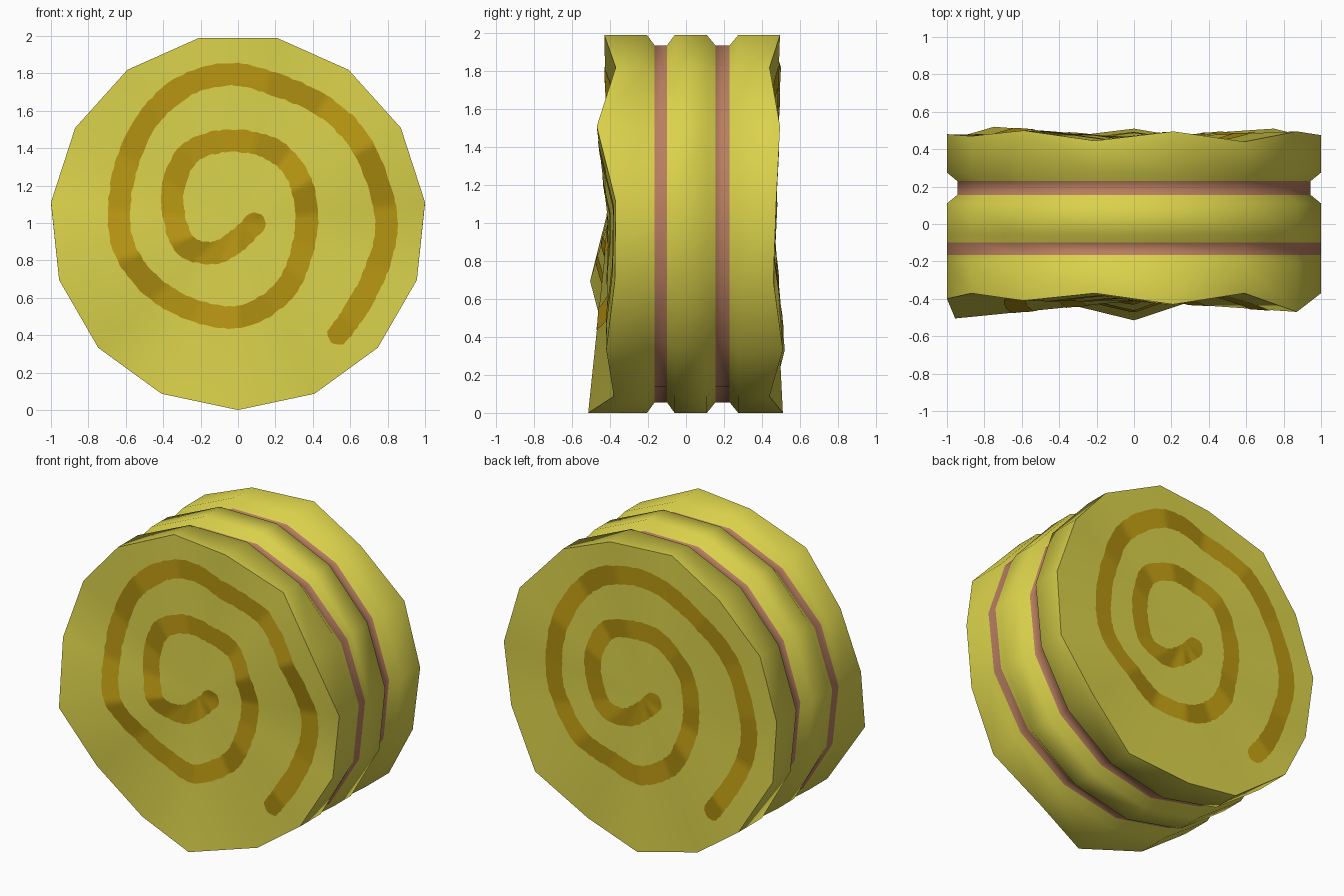
import bpy, bmesh, math, random
from mathutils import Vector

if "Cube" in bpy.data.objects:
    bpy.data.objects.remove(bpy.data.objects["Cube"])

random.seed(3)
N, R = 15, 1.0055


def material(name, rgb):
    m = bpy.data.materials.new(name)
    m.diffuse_color = (*rgb, 1)
    m.use_nodes = True
    m.node_tree.nodes["Principled BSDF"].inputs["Base Color"].default_value = m.diffuse_color
    return m


straw = material("straw yellow", (0.70, 0.64, 0.070))
twine = material("twine brown", (0.48, 0.21, 0.115))
swirl = material("dark straw", (0.47, 0.30, 0.006))

# uneven end rims, counter-clockwise in the front view from the bottom corner
FRONT = [-.515, -.38, -.42, -.375, -.37, -.47, -.37, -.43,
         -.37, -.41, -.37, -.40, -.505, -.41, -.415]
BACK = [.51, .44, .51, .46, .475, .495, .44, .495,
        .445, .50, .47, .48, .46, .52, .46]
FRONT_MID, BACK_MID = -.41, .46


def corner(i):
    a = 2 * math.pi * (i % N) / N
    return R * math.sin(a), R - R * math.cos(a)


# rings along the depth: y, x scale, z scale
RINGS = [(-.205, 1, 1), (-.165, 1, .945), (-.10, 1, .945), (-.06, 1, 1),
         (.11, 1, 1), (.155, .945, .945), (.23, .945, .945), (.275, 1, 1)]


def build_bale():
    bm = bmesh.new()
    rows = []
    for ys, sx, sz in ([(FRONT, 1, 1)] + [([y] * N, sx, sz) for y, sx, sz in RINGS]
                       + [(BACK, 1, 1)]):
        row = []
        for i in range(N):
            x, z = corner(i)
            row.append(bm.verts.new((x * sx, ys[i], R + (z - R) * sz)))
        rows.append(row)
    # side bands, with the groove floors as twine
    for k in range(len(rows) - 1):
        for i in range(N):
            j = (i + 1) % N
            f = bm.faces.new((rows[k][i], rows[k][j], rows[k + 1][j], rows[k + 1][i]))
            f.material_index = 1 if k in (2, 6) else 0
    # end caps as fans with a hard rim
    for row, y in ((rows[0], FRONT_MID), (rows[-1], BACK_MID)):
        c = bm.verts.new((0, y, R))
        for i in range(N):
            bm.faces.new((row[i], row[(i + 1) % N], c))
            bm.edges.get((row[i], row[(i + 1) % N])).smooth = False
    bmesh.ops.recalc_face_normals(bm, faces=bm.faces)
    for f in bm.faces:
        f.smooth = True
    me = bpy.data.meshes.new("straw_bale")
    bm.to_mesh(me)
    bm.free()
    me.materials.append(straw)
    me.materials.append(twine)
    bpy.context.collection.objects.link(bpy.data.objects.new("straw_bale", me))


def cap_y(x, z, rim, mid):
    """Depth of the fan-shaped cap at x, z."""
    a = math.atan2(x, R - z) % (2 * math.pi)
    i = int(a / (2 * math.pi / N)) % N
    (ax, az), (bx, bz) = corner(i), corner(i + 1)
    az, bz, z = az - R, bz - R, z - R
    d = ax * bz - az * bx
    u, v = (x * bz - z * bx) / d, (ax * z - az * x) / d
    return mid + u * (rim[i] - mid) + v * (rim[(i + 1) % N] - mid)


# spiral centre line on the front cap
PATH = [(.13, 1.04), (0, .91), (-.13, .84), (-.28, .88), (-.345, 1.05), (-.34, 1.22),
        (-.25, 1.38), (-.05, 1.44), (.17, 1.40), (.31, 1.27), (.365, 1.08), (.35, .88),
        (.27, .67), (.12, .54), (-.05, .495), (-.28, .55), (-.48, .68), (-.61, .87),
        (-.635, 1.08), (-.59, 1.33), (-.47, 1.57), (-.27, 1.74), (-.03, 1.795),
        (.20, 1.74), (.43, 1.64), (.60, 1.5), (.71, 1.32), (.785, 1.08), (.785, .90),
        (.71, .68), (.60, .49), (.50, .36)]


def smooth_path(points, steps):
    p = [Vector(q) for q in points]
    p = [2 * p[0] - p[1]] + p + [2 * p[-1] - p[-2]]
    out = []
    for k in range(1, len(p) - 2):
        a, b, c, d = p[k - 1:k + 3]
        for s in range(steps):
            t = s / steps
            out.append(.5 * (2 * b + (c - a) * t + (2 * a - 5 * b + 4 * c - d) * t * t
                             + (3 * b - a - 3 * c + d) * t ** 3))
    return out + [p[-2]]


def build_spiral(name, turn, rim, mid):
    pts = smooth_path(PATH, 10)
    bm = bmesh.new()
    rows, across, half = [], 6, .06
    for k, p in enumerate(pts):
        t = (pts[min(k + 1, len(pts) - 1)] - pts[max(k - 1, 0)]).normalized()
        n = Vector((-t.y, t.x))
        # rounded ends and a slightly ragged edge
        d = min((p - pts[0]).length, (p - pts[-1]).length, half)
        w = max(.01, math.sqrt(max(0, half ** 2 - (half - d) ** 2)))
        w += random.uniform(-.004, .004)
        row = []
        for s in range(across + 1):
            q = p + n * w * (2 * s / across - 1)
            x = q.x * turn
            row.append(bm.verts.new((x, cap_y(x, q.y, rim, mid) - .004 * turn, q.y)))
        rows.append(row)
    for r0, r1 in zip(rows, rows[1:]):
        for s in range(across):
            f = bm.faces.new((r0[s], r0[s + 1], r1[s + 1], r1[s]))
            f.smooth = True
            f.normal_update()
            if f.normal.y * turn > 0:
                f.normal_flip()
    me = bpy.data.meshes.new(name)
    bm.to_mesh(me)
    bm.free()
    me.materials.append(swirl)
    bpy.context.collection.objects.link(bpy.data.objects.new(name, me))


build_bale()
build_spiral("front_spiral", 1, FRONT, FRONT_MID)
build_spiral("back_spiral", -1, BACK, BACK_MID)
